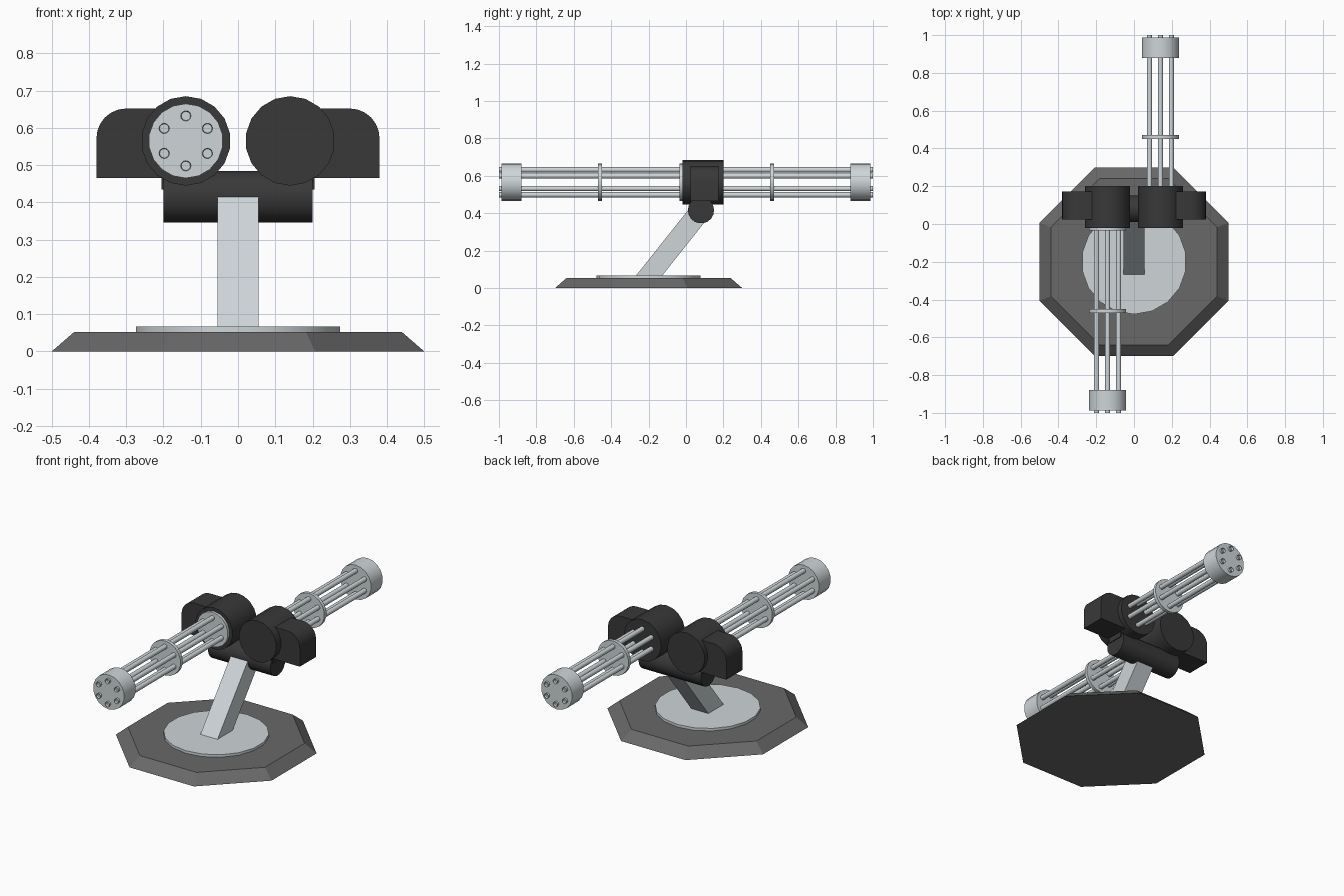
import bpy, bmesh, math
from mathutils import Matrix, Vector

if "Cube" in bpy.data.objects:
    bpy.data.objects.remove(bpy.data.objects["Cube"])


def material(name, rgb):
    m = bpy.data.materials.new(name)
    m.diffuse_color = (*rgb, 1)
    m.use_nodes = True
    m.node_tree.nodes["Principled BSDF"].inputs["Base Color"].default_value = m.diffuse_color
    return m


STEEL = material("light_steel", (0.62, 0.67, 0.69))
BLACK = material("black_metal", (0.04, 0.04, 0.04))
GREY = material("base_grey", (0.14, 0.14, 0.14))


def finish(name, bm, mat, smooth=True):
    bmesh.ops.recalc_face_normals(bm, faces=bm.faces[:])
    mesh = bpy.data.meshes.new(name)
    bm.to_mesh(mesh)
    bm.free()
    mesh.materials.append(mat)
    ob = bpy.data.objects.new(name, mesh)
    bpy.context.collection.objects.link(ob)
    if smooth:
        bpy.ops.object.select_all(action='DESELECT')
        ob.select_set(True)
        bpy.context.view_layer.objects.active = ob
        bpy.ops.object.shade_smooth_by_angle(angle=math.radians(35))
    return ob


def add_cyl(bm, a, b, r, n=18, r2=None, spin=0):
    a, b = Vector(a), Vector(b)
    d = b - a
    rot = {0: Matrix.Rotation(math.pi / 2, 4, 'Y'),
           1: Matrix.Rotation(-math.pi / 2, 4, 'X'),
           2: Matrix()}[max(range(3), key=lambda i: abs(d[i]))]
    mat = Matrix.Translation((a + b) / 2) @ rot @ Matrix.Rotation(spin, 4, 'Z')
    return bmesh.ops.create_cone(bm, cap_ends=True, segments=n, radius1=r,
                                 radius2=r if r2 is None else r2,
                                 depth=d.length, matrix=mat)['verts']


def cylinder(name, a, b, r, mat, smooth=True, **kw):
    bm = bmesh.new()
    add_cyl(bm, a, b, r, **kw)
    return finish(name, bm, mat, smooth)


def prism(name, profile, offset, mat, smooth=False):
    bm = bmesh.new()
    face = bm.faces.new([bm.verts.new(p) for p in profile])
    ext = bmesh.ops.extrude_face_region(bm, geom=[face])['geom']
    bmesh.ops.translate(bm, vec=offset,
                        verts=[v for v in ext if isinstance(v, bmesh.types.BMVert)])
    return finish(name, bm, mat, smooth)


# Octagonal base, turntable disc and leaning arm
k = 1 / math.cos(math.pi / 8)
cylinder("base_plate", (0, -0.2, 0), (0, -0.2, 0.052), 0.5 * k, GREY, False,
         n=8, r2=0.44 * k, spin=math.pi / 8)
cylinder("turntable", (0, -0.2, 0.045), (0, -0.2, 0.067), 0.278, STEEL)
prism("support_arm", [(-0.055, -0.272, 0.06), (-0.055, -0.132, 0.06),
                      (-0.055, 0.15, 0.415), (-0.055, 0.01, 0.415)],
      (0.11, 0, 0), STEEL)

# Horizontal pivot bar
cylinder("pivot_bar", (-0.2, 0.08, 0.415), (0.2, 0.08, 0.415), 0.07, BLACK)

Z, X = 0.565, 0.14
for side, s in (("left", -1), ("right", 1)):
    # Drum housing and saddle under it
    cylinder(side + "_drum", (s * X, -0.02, Z), (s * X, 0.2, Z), 0.12, BLACK)
    prism(side + "_saddle", [(s * 0.08, 0.03, 0.435), (s * 0.205, 0.03, 0.435),
                             (s * 0.205, 0.03, 0.5), (s * 0.08, 0.03, 0.5)],
          (0, 0.1, 0), BLACK)

    # Ammunition box with rounded outer corner
    arc = [(s * (0.3 + 0.08 * math.cos(t)), 0.025, 0.572 + 0.08 * math.sin(t))
           for t in (i * math.pi / 12 for i in range(7))]
    prism(side + "_ammo_box", [(s * X, 0.025, 0.465), (s * 0.38, 0.025, 0.465),
                               *arc, (s * X, 0.025, 0.652)],
          (0, 0.148, 0), BLACK, True)

    # Collars and muzzle; left gun faces front, right gun faces back
    for part, y0, y1 in (("rear_collar", 0.015, 0.035),
                         ("middle_collar", 0.45, 0.47),
                         ("muzzle", 0.88, 0.987)):
        cylinder(f"{side}_{part}", (s * X, s * y0, Z), (s * X, s * y1, Z),
                 0.1, STEEL)

    # Ring of six barrels with recessed bores
    bm = bmesh.new()
    for i in range(6):
        t = math.radians(90 + 60 * i)
        x, z = s * X + 0.067 * math.cos(t), Z + 0.067 * math.sin(t)
        add_cyl(bm, (x, s * 0.01, z), (x, s * 1.0, z), 0.014, n=12)
    bm.normal_update()
    tips = [f for f in bm.faces if len(f.verts) == 12
            and abs(f.calc_center_median().y) > 0.9]
    bmesh.ops.inset_individual(bm, faces=tips, thickness=0.004)
    for f in tips:
        bmesh.ops.translate(bm, verts=f.verts[:], vec=(0, -s * 0.03, 0))
    finish(side + "_barrels", bm, STEEL)
